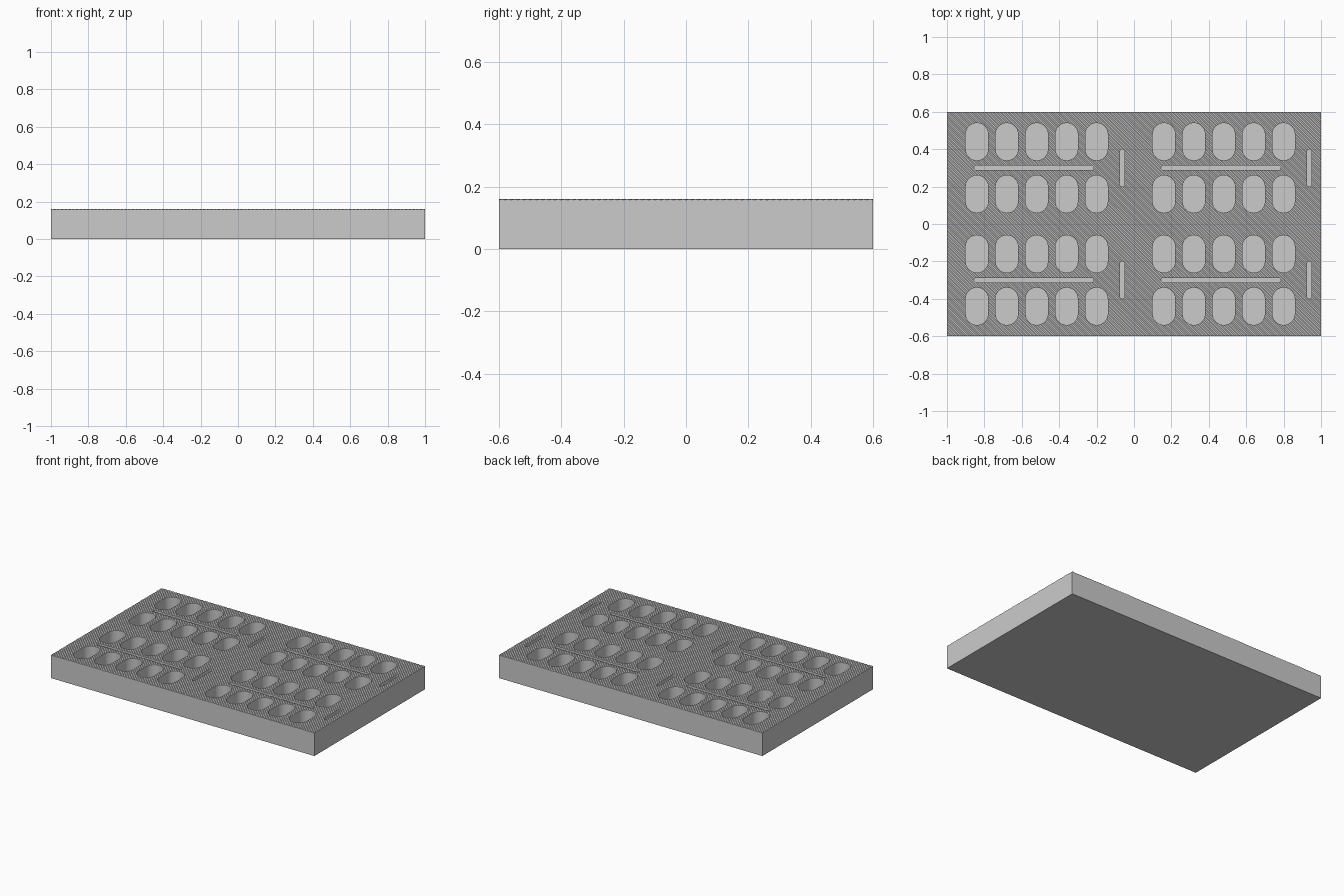
import bpy, bmesh, math
from mathutils import Vector

if "Cube" in bpy.data.objects:
    bpy.data.objects.remove(bpy.data.objects["Cube"])

W, D, H = 2.0, 1.2, 0.16
STRIP, GROOVE = 0.00707, 0.003     # half the rib pitch, and the rib height
DIAG = Vector((1, 1, 0)).normalized()
TOP = H - GROOVE                   # level of the groove bottoms


def add_ring(bm, outline, z_end):
    """Rim at the top, walls to z_end and a cap there; returns the rim edges."""
    rim = [bm.verts.new((x, y, TOP)) for x, y in outline]
    end = [bm.verts.new((x, y, z_end)) for x, y in outline]
    edges = []
    for i in range(len(rim)):
        j = (i + 1) % len(rim)
        bm.faces.new((rim[i], rim[j], end[j], end[i]))
        edges.append(bm.edges.get((rim[i], rim[j])))
    bm.faces.new(end)
    return edges


def round_ended(x, y, w, l, seg):
    """Outline with half-round ends, w along x and l along y."""
    r = min(w, l) / 2
    cx, cy = w / 2 - r, l / 2 - r
    start = 0 if l > w else -math.pi / 2
    pts = []
    for end in (1, -1):
        for i in range(seg + 1):
            a = start + math.pi * i / seg
            pts.append((x + end * (cx + r * math.cos(a)),
                        y + end * (cy + r * math.sin(a))))
    return pts


def along(face):
    return face.calc_center_median().dot(DIAG)


def slice_strips(bm, faces, lo, hi):
    """Cut faces at every strip line between lo and hi, halving each time."""
    if hi - lo < 2 or not faces:
        return faces
    mid = (lo + hi) // 2
    edges = {e for f in faces for e in f.edges}
    verts = {v for f in faces for v in f.verts}
    res = bmesh.ops.bisect_plane(bm, geom=list(faces) + list(edges) + list(verts),
                                 dist=1e-6, plane_co=DIAG * (mid * STRIP),
                                 plane_no=DIAG)
    cut = {f for f in res["geom"] if isinstance(f, bmesh.types.BMFace)}
    low = [f for f in cut if along(f) < mid * STRIP]
    high = [f for f in cut if along(f) >= mid * STRIP]
    return slice_strips(bm, low, lo, mid) + slice_strips(bm, high, mid, hi)


bm = bmesh.new()

# slab sides and base
rims = add_ring(bm, [(-W / 2, -D / 2), (W / 2, -D / 2),
                     (W / 2, D / 2), (-W / 2, D / 2)], 0)

# four groups of ten pockets, each with a long and a short slot
for gx in (-0.52, 0.48):
    for gy in (-0.30, 0.30):
        for row in (-0.14, 0.14):
            for col in range(-2, 3):
                rims += add_ring(bm, round_ended(gx + col * 0.16, gy + row,
                                                 0.12, 0.20, 12), H - 0.12)
        rims += add_ring(bm, round_ended(gx - 0.015, gy, 0.64, 0.025, 6), H - 0.04)
        rims += add_ring(bm, round_ended(gx + 0.457, gy, 0.025, 0.20, 6), H - 0.04)

# top surface around the pockets
fill = bmesh.ops.triangle_fill(bm, edges=rims, use_beauty=True, normal=(0, 0, 1))
top = [f for f in fill["geom"] if isinstance(f, bmesh.types.BMFace)]

# fine diagonal ribs: slice the top, then fold it into a zigzag
strips = slice_strips(bm, top, -162, 162)
for v in {v for f in strips for v in f.verts}:
    phase = (v.co.dot(DIAG) / STRIP) % 2
    v.co.z = TOP + GROOVE * (1 - abs(phase - 1))
bmesh.ops.recalc_face_normals(bm, faces=bm.faces[:])

mesh = bpy.data.meshes.new("ribbed_tray")
bm.to_mesh(mesh)
bm.free()
tray = bpy.data.objects.new("ribbed_tray", mesh)
bpy.context.collection.objects.link(tray)

# slightly darker grey
grey = bpy.data.materials.new("mid_grey")
grey.diffuse_color = (0.64, 0.64, 0.64, 1)
grey.use_nodes = True
grey.node_tree.nodes["Principled BSDF"].inputs["Base Color"].default_value = grey.diffuse_color
mesh.materials.append(grey)

# smooth pocket walls, crisp ribs and edges
tray.select_set(True)
bpy.context.view_layer.objects.active = tray
bpy.ops.object.shade_smooth_by_angle(angle=math.radians(20))
